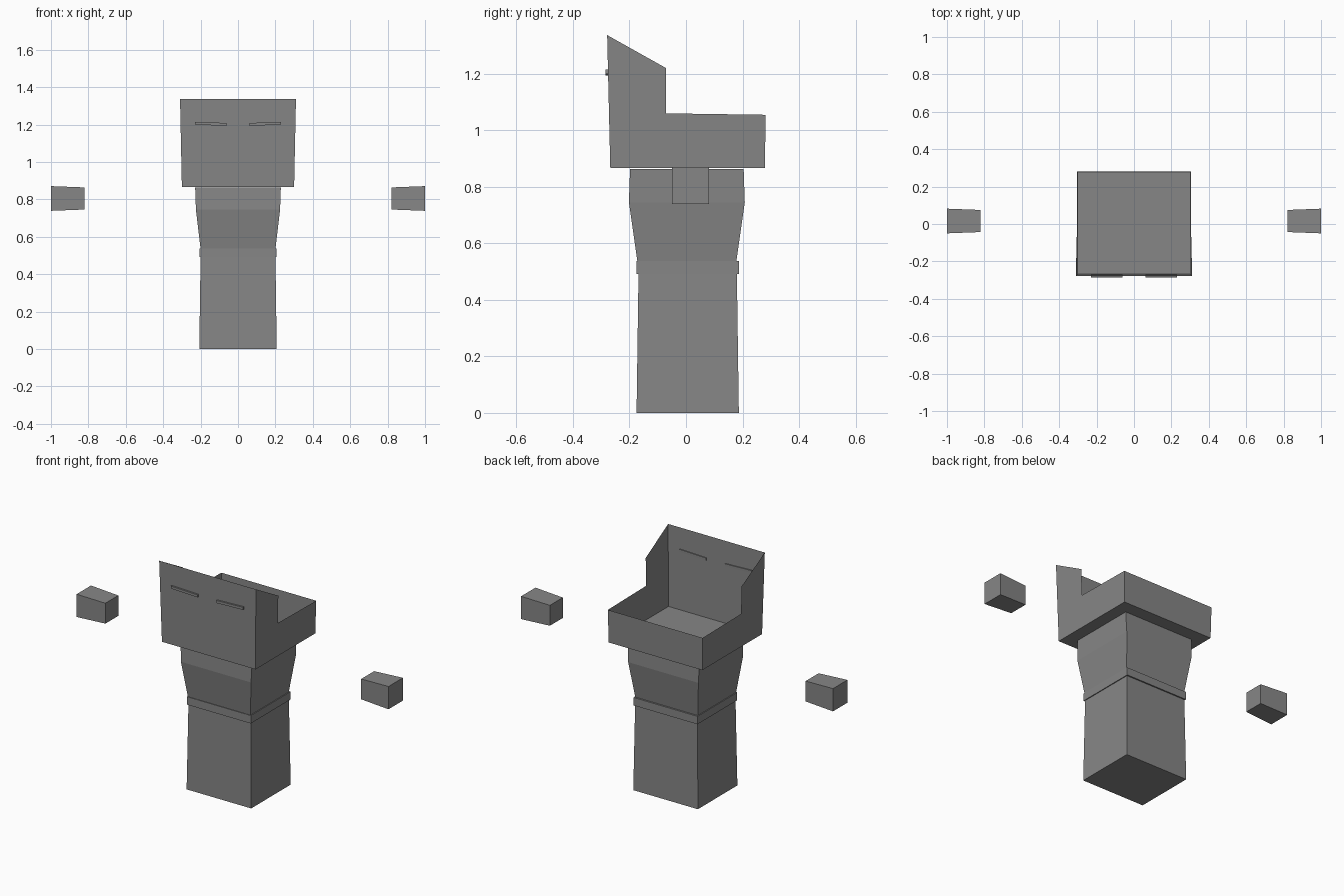
import bpy
import bmesh
import math
from mathutils import Matrix

if "Cube" in bpy.data.objects:
    bpy.data.objects.remove(bpy.data.objects["Cube"], do_unlink=True)

grey = bpy.data.materials.new("plain grey")
grey.use_nodes = True
grey.diffuse_color = (0.24, 0.24, 0.24, 1)
grey.node_tree.nodes["Principled BSDF"].inputs["Base Color"].default_value = (0.24, 0.24, 0.24, 1)


def finish(name, bm, closed=True):
    if closed:
        bmesh.ops.recalc_face_normals(bm, faces=bm.faces)
    mesh = bpy.data.meshes.new(name)
    bm.to_mesh(mesh)
    bm.free()
    mesh.materials.append(grey)
    obj = bpy.data.objects.new(name, mesh)
    bpy.context.collection.objects.link(obj)
    return obj


def loft(name, sections, centre_y):
    """Stack of rectangles (z, half width, half depth) joined into a solid."""
    bm = bmesh.new()
    corners = [(-1, -1), (1, -1), (1, 1), (-1, 1)]
    rings = [[bm.verts.new((sx * hx, centre_y + sy * hy, z)) for sx, sy in corners]
             for z, hx, hy in sections]
    for low, high in zip(rings, rings[1:]):
        for i in range(4):
            j = (i + 1) % 4
            bm.faces.new((low[i], low[j], high[j], high[i]))
    bm.faces.new(rings[0])
    bm.faces.new(rings[-1])
    return finish(name, bm)


# Body: tapered base, belt and flared chest
loft("lower_body", [(0, 0.207, 0.181), (0.495, 0.2, 0.174)], 0.006)
loft("belt", [(0.492, 0.205, 0.182), (0.538, 0.205, 0.182)], 0.006)
loft("chest", [(0.535, 0.2, 0.175), (0.745, 0.225, 0.205), (0.864, 0.229, 0.201)], 0.003)

# Head: open thin shell with a tall front and low back
profile = [(-0.268, 0.866), (0.279, 0.866), (0.282, 1.055), (-0.07, 1.06),
           (-0.07, 1.22), (-0.279, 1.337)]
bm = bmesh.new()
sides = {}
for s in (-1, 1):
    sides[s] = [bm.verts.new((s * (0.3 + 0.021 * (z - 0.866)), y, z)) for y, z in profile]
right, left = sides[-1], sides[1]
bm.faces.new(left)
bm.faces.new(right[::-1])
bm.faces.new((right[0], right[1], left[1], left[0]))
bm.faces.new((right[1], right[2], left[2], left[1]))
bm.faces.new((right[5], right[0], left[0], left[5]))
finish("head_shell", bm, closed=False)

for s, label in ((1, "left"), (-1, "right")):
    # Eye slits pass through the front wall
    bm = bmesh.new()
    bmesh.ops.create_cube(bm, size=1, matrix=Matrix.Translation((s * 0.146, -0.278, 1.204))
                          @ Matrix.Rotation(-s * math.radians(2), 4, "Y")
                          @ Matrix.Diagonal((0.17, 0.015, 0.015, 1)))
    finish(label + "_eye_slit", bm)

    # Floating hands, slightly larger at the outer end
    bm = bmesh.new()
    bmesh.ops.create_cube(bm, size=1)
    for v in bm.verts:
        outer = v.co.x * s > 0
        half = 0.066 if outer else 0.059
        v.co = (s * (1.0 if outer else 0.82),
                0.016 + math.copysign(half, v.co.y),
                0.805 + math.copysign(half, v.co.z))
    finish(label + "_hand", bm)
